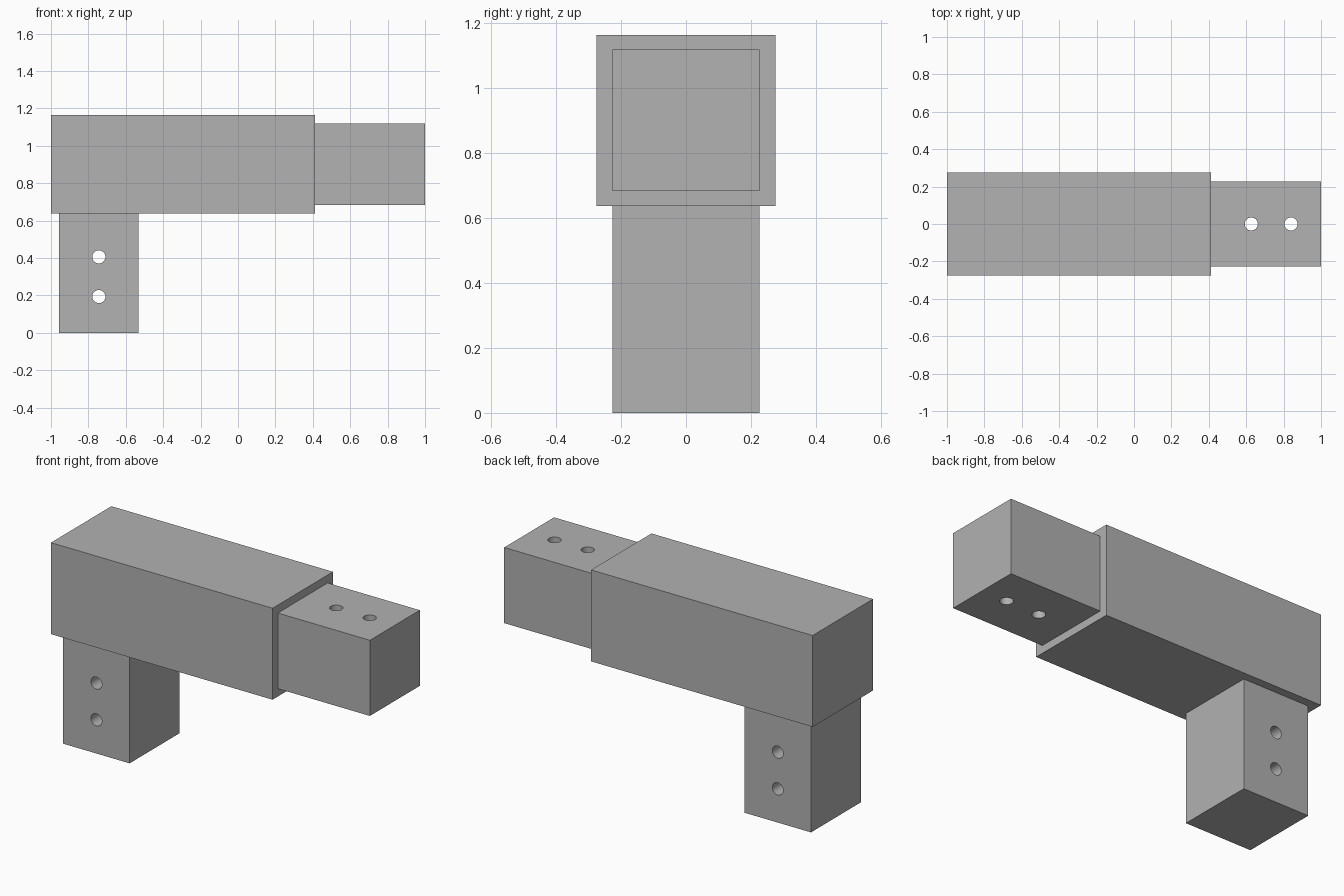
import bpy
import bmesh
from math import pi
from mathutils import Matrix, Vector

default_cube = bpy.data.objects.get("Cube")
if default_cube:
    bpy.data.objects.remove(default_cube, do_unlink=True)

HOLE_RADIUS = 0.035

# One plain grey for the whole bracket
grey = bpy.data.materials.new("plain grey")
grey.use_nodes = True
colour = (0.445, 0.445, 0.445, 1)
grey.diffuse_color = colour
grey.node_tree.nodes["Principled BSDF"].inputs["Base Color"].default_value = colour


def add_object(name, bm):
    mesh = bpy.data.meshes.new(name)
    bm.to_mesh(mesh)
    bm.free()
    mesh.materials.append(grey)
    obj = bpy.data.objects.new(name, mesh)
    bpy.context.scene.collection.objects.link(obj)
    return obj


def box(name, low, high):
    low, high = Vector(low), Vector(high)
    bm = bmesh.new()
    bmesh.ops.create_cube(bm, size=1, matrix=Matrix.Translation((low + high) / 2)
                          @ Matrix.Diagonal((high - low).to_4d()))
    return add_object(name, bm)


def drill(obj, centres, turn):
    """Cut round through holes along the turned z axis."""
    bm = bmesh.new()
    for centre in centres:
        bmesh.ops.create_cone(bm, cap_ends=True, segments=32, depth=1,
                              radius1=HOLE_RADIUS, radius2=HOLE_RADIUS,
                              matrix=Matrix.Translation(centre) @ turn)
    cutter = add_object(obj.name + "_hole_cutter", bm)
    cutter.hide_render = True
    cut = obj.modifiers.new("holes", 'BOOLEAN')
    cut.operation = 'DIFFERENCE'
    cut.solver = 'EXACT'
    cut.object = cutter

    # Bake the cut, then drop the cutter
    graph = bpy.context.evaluated_depsgraph_get()
    drilled = bpy.data.meshes.new_from_object(obj.evaluated_get(graph))
    obj.modifiers.clear()
    obj.data = drilled
    bpy.data.objects.remove(cutter, do_unlink=True)

    # Smooth hole walls, crisp box edges
    bpy.ops.object.select_all(action='DESELECT')
    obj.select_set(True)
    bpy.context.view_layer.objects.active = obj
    bpy.ops.object.shade_smooth_by_angle(angle=pi / 6)


# Main beam
box("beam", (-1, -0.275, 0.638), (0.413, 0.275, 1.165))

# Narrow plug at the beam's end, drilled vertically
end_plug = box("end_plug", (0.413, -0.227, 0.683), (1, 0.227, 1.119))
drill(end_plug, [(x, 0, 0.9) for x in (0.627, 0.839)], Matrix.Identity(4))

# Narrow plug hanging below, drilled front to back
lower_plug = box("lower_plug", (-0.956, -0.227, 0), (-0.532, 0.227, 0.638))
drill(lower_plug, [(-0.744, 0, z) for z in (0.194, 0.406)],
      Matrix.Rotation(pi / 2, 4, 'X'))
